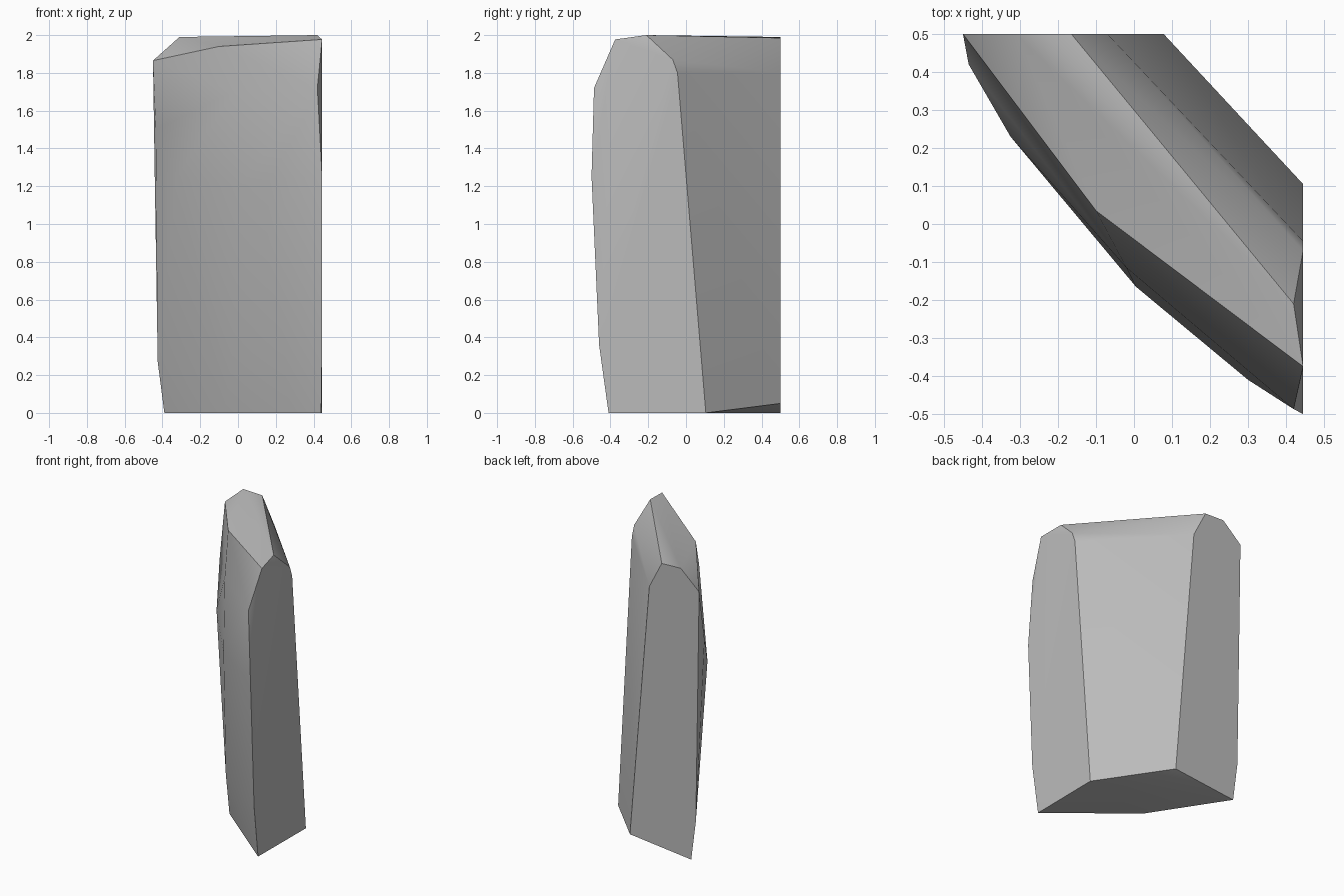
import bpy
import bmesh

cube = bpy.data.objects.get("Cube")
if cube:
    bpy.data.objects.remove(cube, do_unlink=True)

# Stone material
stone = bpy.data.materials.new("grey_stone")
stone.use_nodes = True
grey = (0.5, 0.5, 0.5, 1)
stone.diffuse_color = grey
stone.node_tree.nodes["Principled BSDF"].inputs["Base Color"].default_value = grey

# Outline of the cut end facing +x, running from base front over the ridge
right_end = [(.44, -.41, 0), (.445, -.46, .36), (.445, -.5, 1.25), (.42, -.487, 1.72),
             (.445, -.375, 1.977), (.42, -.21, 2), (.445, -.07, 1.87),
             (.445, -.045, 1.8), (.445, .105, 0)]

# Outline of the cut end facing +y
back_end = [(-.39, .5, 0), (-.425, .5, .27), (-.44, .5, 1.2), (-.45, .5, 1.865),
            (-.31, .5, 1.99), (-.165, .5, 1.985), (-.07, .5, 1.8), (.078, .5, .05)]

# Bulging front face, from base to top
front_bulge = [(-.07, .007, 0), (-.03, -.09, .32), (.005, -.165, 1.2),
               (-.02, -.115, 1.7), (-.1, .035, 1.94),
               (-.325, .23, 1.25), (-.435, .42, 1.5), (.3, -.41, 1.25)]

# Wrap the faceted slab around its corner points
bm = bmesh.new()
for p in right_end + back_end + front_bulge:
    bm.verts.new(p)
result = bmesh.ops.convex_hull(bm, input=bm.verts)
loose = [v for v in bm.verts if not v.link_faces]
bmesh.ops.delete(bm, geom=loose, context='VERTS')
bmesh.ops.recalc_face_normals(bm, faces=bm.faces)

mesh = bpy.data.meshes.new("rock_slab")
bm.to_mesh(mesh)
bm.free()
mesh.materials.append(stone)
rock = bpy.data.objects.new("rock_slab", mesh)
bpy.context.collection.objects.link(rock)

# Soft shading across the shallow facets, crisp at the cut edges
bpy.context.view_layer.objects.active = rock
rock.select_set(True)
bpy.ops.object.shade_smooth_by_angle(angle=0.52)
